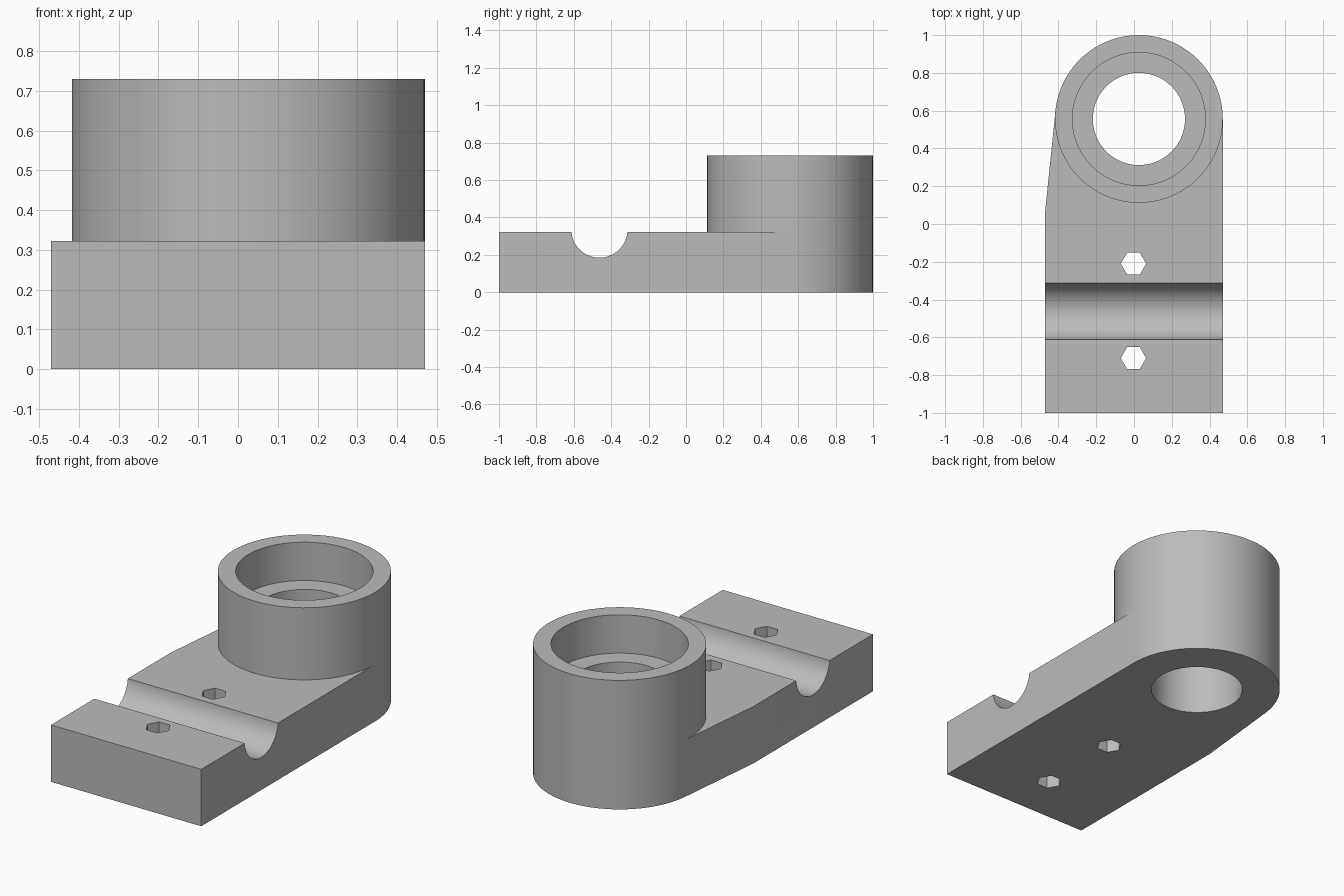
import bpy, bmesh, math
from mathutils import Vector

if "Cube" in bpy.data.objects:
    bpy.data.objects.remove(bpy.data.objects["Cube"], do_unlink=True)

PLATE_TOP, BOSS_TOP, SEAT = 0.322, 0.73, 0.513
CENTRE, RADIUS = Vector((0.026, 0.556)), 0.444
HALF = 0.47

grey = bpy.data.materials.new("plain grey")
grey.use_nodes = True
colour = (0.5, 0.5, 0.5, 1)
grey.diffuse_color = colour
grey.node_tree.nodes["Principled BSDF"].inputs["Base Color"].default_value = colour


def prism(name, outline, low, high):
    """Upright solid from a plan outline."""
    mesh = bpy.data.meshes.new(name)
    bm = bmesh.new()
    face = bm.faces.new([bm.verts.new((x, y, low)) for x, y in outline])
    top = bmesh.ops.extrude_face_region(bm, geom=[face])["geom"]
    verts = [v for v in top if isinstance(v, bmesh.types.BMVert)]
    bmesh.ops.translate(bm, vec=(0, 0, high - low), verts=verts)
    bmesh.ops.recalc_face_normals(bm, faces=bm.faces)
    bm.to_mesh(mesh)
    bm.free()
    obj = bpy.data.objects.new(name, mesh)
    bpy.context.collection.objects.link(obj)
    mesh.materials.append(grey)
    return obj


def ring(x, y, radius, sides):
    step = math.tau / sides
    return [(x + radius * math.cos(i * step), y + radius * math.sin(i * step))
            for i in range(sides)]


def combine(target, tool, operation):
    mod = target.modifiers.new(tool.name, "BOOLEAN")
    mod.operation, mod.solver, mod.object = operation, "EXACT", tool
    bpy.context.view_layer.objects.active = target
    bpy.ops.object.modifier_apply(modifier=mod.name)
    bpy.data.objects.remove(tool, do_unlink=True)


# Plate: straight right side, left side tapering to a tangent on the boss
corner = Vector((-HALF, 0.07))
to_corner = corner - CENTRE
angle = math.atan2(to_corner.y, to_corner.x) - math.acos(RADIUS / to_corner.length)
tangent = CENTRE + RADIUS * Vector((math.cos(angle), math.sin(angle)))
bracket = prism("bearing_bracket", [(-HALF, -1), (HALF, -1), (HALF, CENTRE.y),
                                    CENTRE, tangent, corner], 0, PLATE_TOP)

# Round boss, then its through bore and wider bearing seat
combine(bracket, prism("boss", ring(*CENTRE, RADIUS, 96), 0, BOSS_TOP), "UNION")
combine(bracket, prism("bore", ring(*CENTRE, 0.244, 96), -0.2, 1), "DIFFERENCE")
combine(bracket, prism("seat", ring(*CENTRE, 0.352, 96), SEAT, 1), "DIFFERENCE")

# Hexagonal bolt holes either side of the groove
for y in (-0.21, -0.71):
    combine(bracket, prism("bolt_hole", ring(-0.003, y, 0.067, 6), -0.2, 1), "DIFFERENCE")

# Round groove across the plate
groove = prism("groove", ring(0, 0, 0.15, 64), -1, 1)
groove.rotation_euler.y = math.pi / 2
groove.location = (0, -0.463, 0.335)
bpy.context.view_layer.update()
combine(bracket, groove, "DIFFERENCE")

bpy.ops.object.select_all(action="DESELECT")
bracket.select_set(True)
bpy.context.view_layer.objects.active = bracket
bpy.ops.object.shade_smooth_by_angle(angle=math.radians(30))
